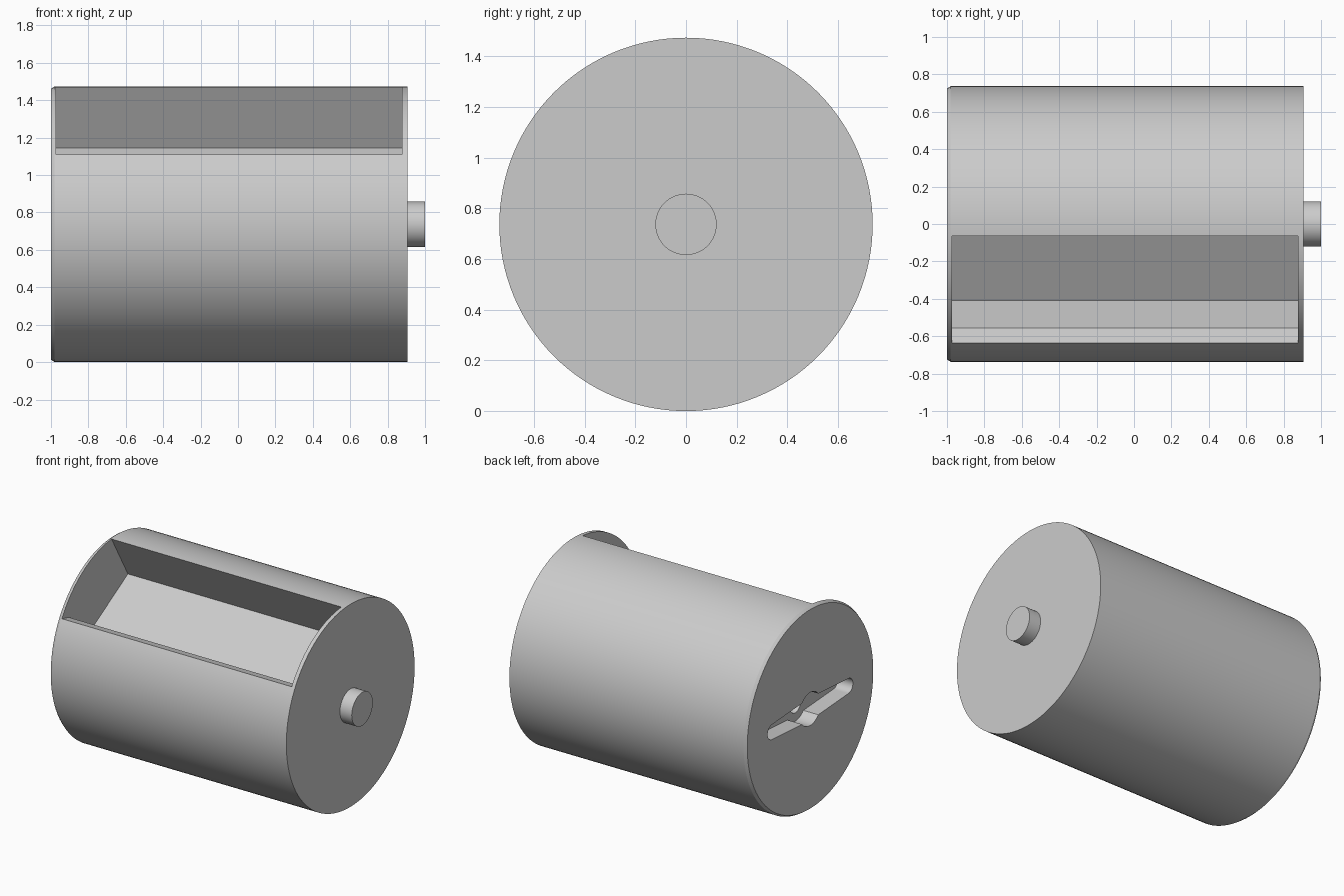
import bpy, bmesh
from math import sin, cos, pi, radians

if "Cube" in bpy.data.objects:
    bpy.data.objects.remove(bpy.data.objects["Cube"], do_unlink=True)

R = 0.737          # drum radius, also the height of its axis
LEFT, RIGHT = -1.0, 0.905

grey = bpy.data.materials.new("light_grey")
grey.use_nodes = True
grey.diffuse_color = (0.6, 0.6, 0.6, 1)
grey.node_tree.nodes["Principled BSDF"].inputs["Base Color"].default_value = (0.6, 0.6, 0.6, 1)


def finish(name, bm):
    bmesh.ops.recalc_face_normals(bm, faces=bm.faces)
    mesh = bpy.data.meshes.new(name)
    bm.to_mesh(mesh)
    bm.free()
    mesh.materials.append(grey)
    obj = bpy.data.objects.new(name, mesh)
    bpy.context.collection.objects.link(obj)
    return obj


def lathe(name, profile, steps=128):
    """Solid of revolution about the drum axis from (x, radius) points."""
    bm = bmesh.new()
    rings = []
    for x, r in profile:
        rings.append([bm.verts.new((x, r * cos(2 * pi * i / steps), R + r * sin(2 * pi * i / steps)))
                      for i in range(steps)])
    for a, b in zip(rings, rings[1:]):
        for i in range(steps):
            j = (i + 1) % steps
            bm.faces.new((a[i], a[j], b[j], b[i]))
    bm.faces.new(rings[0])
    bm.faces.new(rings[-1])
    return finish(name, bm)


def prism(name, outline, x0, x1):
    """Extrude a (y, z) outline along x."""
    bm = bmesh.new()
    face = bm.faces.new([bm.verts.new((x0, y, z)) for y, z in outline])
    new = bmesh.ops.extrude_face_region(bm, geom=[face])["geom"]
    bmesh.ops.translate(bm, vec=(x1 - x0, 0, 0),
                        verts=[v for v in new if isinstance(v, bmesh.types.BMVert)])
    return finish(name, bm)


def arc(cy, r, start, end, n=14):
    return [(cy + r * cos(radians(start + (end - start) * i / n)),
             R + r * sin(radians(start + (end - start) * i / n))) for i in range(n + 1)]


def select(obj):
    bpy.ops.object.select_all(action="DESELECT")
    obj.select_set(True)
    bpy.context.view_layer.objects.active = obj


def cut(obj, cutter):
    cutter.hide_render = True
    mod = obj.modifiers.new("cut", "BOOLEAN")
    mod.operation = "DIFFERENCE"
    mod.solver = "EXACT"
    mod.object = cutter
    select(obj)
    bpy.ops.object.modifier_apply(modifier=mod.name)
    bpy.data.objects.remove(cutter, do_unlink=True)


# Drum with a small chamfer on one end
drum = lathe("drum", [(LEFT, R - 0.013), (LEFT + 0.02, R), (RIGHT, R)])

# Tilted compartment with a narrow ledge along its front edge
pocket = [(0.123, 1.145), (-0.265, 1.816), (-0.9, 1.5), (-0.9, 1.177), (-0.555, 1.088), (-0.41, 0.837)]
cut(drum, prism("pocket_cutter", pocket, -0.972, 0.877))

# Two-armed drive slot with a round hub and a screw hole behind it
slot = (arc(0.435, 0.055, -90, 90) + arc(0, 0.12, 40, 140)
        + arc(-0.435, 0.055, 90, 270) + arc(0, 0.12, 220, 320))
cut(drum, prism("slot_cutter", slot, LEFT - 0.1, LEFT + 0.12))
cut(drum, lathe("hole_cutter", [(LEFT - 0.1, 0.06), (LEFT + 0.3, 0.06)], 32))

# Axle peg on the other end
peg = lathe("axle_peg", [(RIGHT - 0.01, 0.121), (1.0, 0.121)], 64)

for obj in (drum, peg):
    select(obj)
    bpy.ops.object.shade_smooth_by_angle(angle=radians(25))
